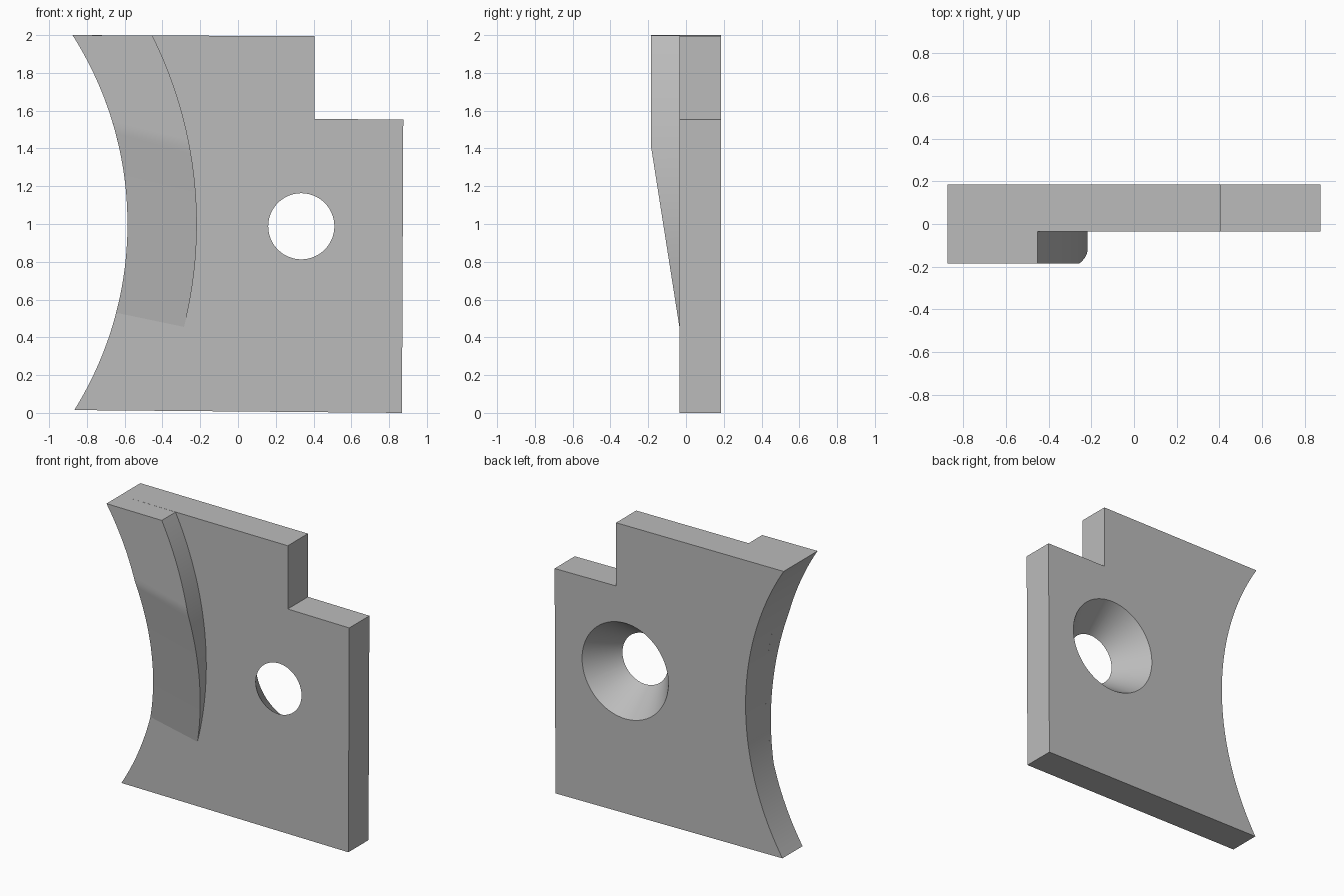
import bpy
import bmesh
import math

if "Cube" in bpy.data.objects:
    bpy.data.objects.remove(bpy.data.objects["Cube"], do_unlink=True)

FRONT, BACK, RIM = -0.035, 0.185, -0.185   # depths along y
ARC_X, ARC_Z = -2.448, 1.0                 # shared centre of both arcs
R_IN, R_OUT = 1.863, 2.23

grey = bpy.data.materials.new("plain grey")
grey.use_nodes = True
grey.diffuse_color = (0.5, 0.5, 0.5, 1)
grey.node_tree.nodes["Principled BSDF"].inputs["Base Color"].default_value = (0.5, 0.5, 0.5, 1)


def arc_x(radius, z):
    return ARC_X + math.sqrt(radius ** 2 - (z - ARC_Z) ** 2)


def lerp(a, b, t):
    return a + (b - a) * t


def finish(name, bm):
    bmesh.ops.recalc_face_normals(bm, faces=bm.faces)
    mesh = bpy.data.meshes.new(name)
    bm.to_mesh(mesh)
    bm.free()
    mesh.materials.append(grey)
    obj = bpy.data.objects.new(name, mesh)
    bpy.context.collection.objects.link(obj)
    return obj


def smooth(obj):
    bpy.ops.object.select_all(action='DESELECT')
    obj.select_set(True)
    bpy.context.view_layer.objects.active = obj
    bpy.ops.object.shade_smooth_by_angle(angle=math.radians(30))


# Plate: notched outline with a concave side, extruded through its depth
STEPS = 48
outline = [(0.405, 1.994), (0.405, 1.557), (0.875, 1.552), (0.868, 0.0)]
for i in range(STEPS + 1):
    z = lerp(0.015, 2.0, i / STEPS)
    outline.append((arc_x(R_IN, z), z))
bm = bmesh.new()
face = bm.faces.new([bm.verts.new((x, FRONT, z)) for x, z in outline])
extruded = bmesh.ops.extrude_face_region(bm, geom=[face], use_keep_orig=True)
moved = [g for g in extruded["geom"] if isinstance(g, bmesh.types.BMVert)]
bmesh.ops.translate(bm, verts=moved, vec=(0, BACK - FRONT, 0))
plate = finish("plate", bm)

# Countersunk hole, widening towards the back
FLARE, EXTRA = 0.155 / (BACK - FRONT), 0.05
bpy.ops.mesh.primitive_cone_add(
    vertices=96, radius1=0.175 - FLARE * EXTRA, radius2=0.33 + FLARE * EXTRA,
    depth=BACK - FRONT + 2 * EXTRA, location=(0.335, (FRONT + BACK) / 2, 0.988),
    rotation=(-math.pi / 2, 0, 0))
cutter = bpy.context.object
cutter.name = "countersink_cutter"
cutter.hide_render = True
cutter.data.materials.append(grey)
cut = plate.modifiers.new("countersink", 'BOOLEAN')
cut.operation = 'DIFFERENCE'
cut.solver = 'EXACT'
cut.object = cutter
bpy.context.view_layer.objects.active = plate
bpy.ops.object.modifier_apply(modifier=cut.name)
bpy.data.objects.remove(cutter, do_unlink=True)
smooth(plate)

# Curved rim: ramps up from the plate, then runs flat to the top
RAMP, FLAT = 24, 14
rows = [(lerp(0.53, 1.52, i / RAMP), lerp(0.455, 1.41, i / RAMP),
         lerp(FRONT, RIM, i / RAMP)) for i in range(RAMP + 1)]
rows += [(lerp(1.52, 2.0, i / FLAT), lerp(1.41, 1.997, i / FLAT), RIM)
         for i in range(1, FLAT + 1)]
bm = bmesh.new()
rings = []
for z_in, z_out, y in rows:
    inner, outer = arc_x(R_IN, z_in), arc_x(R_OUT, z_out)
    rings.append([bm.verts.new(p) for p in (
        (inner, FRONT + 0.002, z_in), (inner, y, z_in),
        (outer, y, z_out), (outer, FRONT + 0.002, z_out))])
for low, high in zip(rings, rings[1:]):
    for k in range(4):
        n = (k + 1) % 4
        bm.faces.new((low[k], low[n], high[n], high[k]))
bm.faces.new(rings[0])
bm.faces.new(rings[-1])
smooth(finish("curved_rim", bm))
